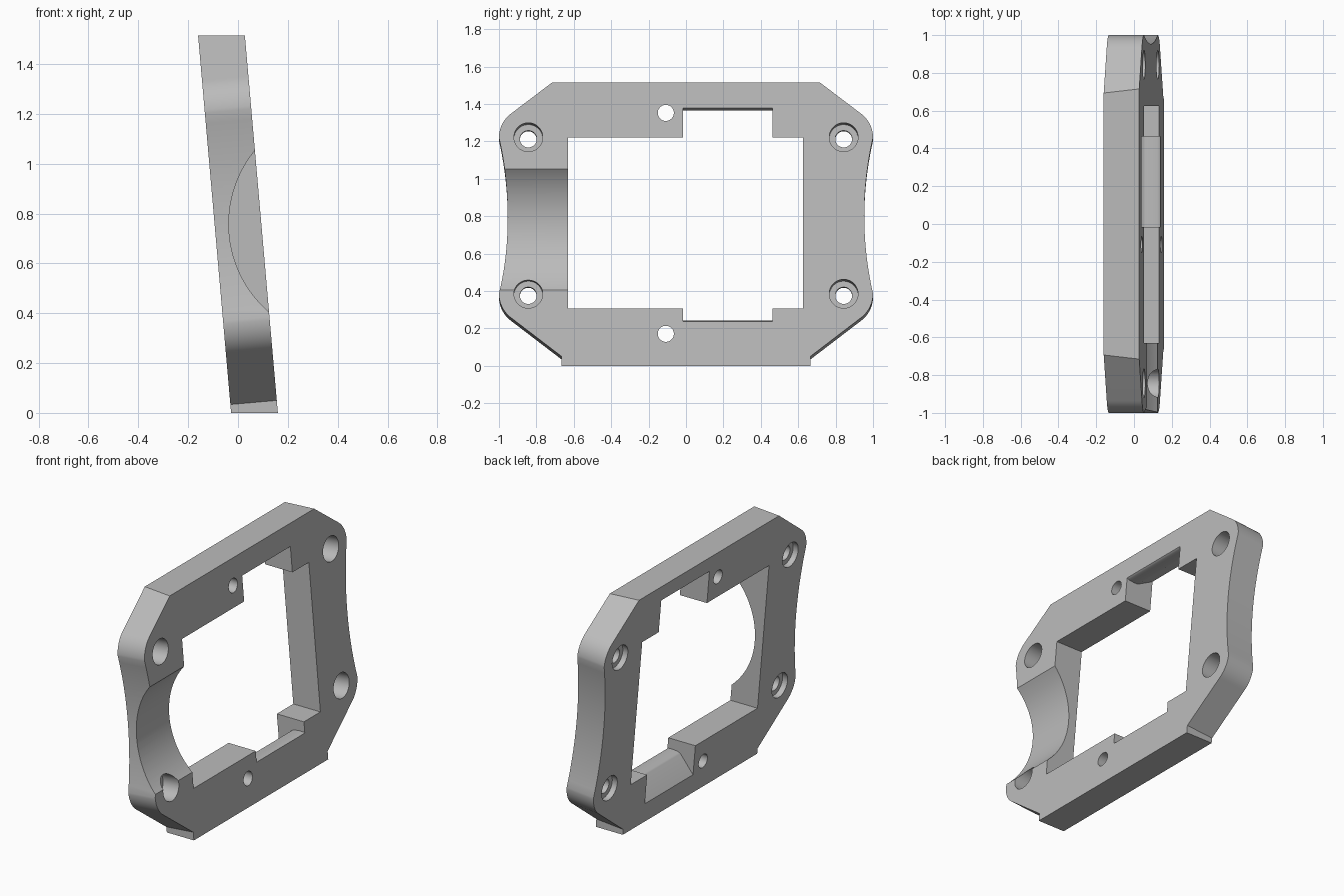
import bpy, bmesh, math
from mathutils import Vector

if "Cube" in bpy.data.objects:
    bpy.data.objects.remove(bpy.data.objects["Cube"])

TILT = math.radians(5)
T, S, C = math.tan(TILT), math.sin(TILT), math.cos(TILT)
THICK = 0.187


def on_plate(y, z, u):
    """Point measured on the tilted front (+x) face, moved u along its normal."""
    return Vector((0.16 - T * z + u * C, y, z + u * S))


def loft(name, a, b):
    """Solid between two matching rings of points."""
    bm = bmesh.new()
    va, vb = [bm.verts.new(p) for p in a], [bm.verts.new(p) for p in b]
    n = len(va)
    bm.faces.new(va)
    bm.faces.new(vb[::-1])
    for i in range(n):
        j = (i + 1) % n
        bm.faces.new((va[j], va[i], vb[i], vb[j]))
    bmesh.ops.recalc_face_normals(bm, faces=bm.faces)
    me = bpy.data.meshes.new(name)
    bm.to_mesh(me)
    bm.free()
    ob = bpy.data.objects.new(name, me)
    bpy.context.collection.objects.link(ob)
    return ob


def circle(cy, cz, r, n=48):
    return [(cy + r * math.cos(2 * math.pi * i / n), cz + r * math.sin(2 * math.pi * i / n))
            for i in range(n)]


def normal_prism(name, pts, u0, u1):
    return loft(name, [on_plate(y, z, u0) for y, z in pts], [on_plate(y, z, u1) for y, z in pts])


def x_prism(name, pts, x0=-0.5, x1=0.5):
    return loft(name, [Vector((x0, y, z)) for y, z in pts], [Vector((x1, y, z)) for y, z in pts])


def rect(y0, y1, z0, z1):
    return [(y0, z0), (y1, z0), (y1, z1), (y0, z1)]


# Outline: chamfered ends, rounded corners, waisted sides
HY, HZ0, HZ1, R = 0.84, 0.385, 1.22, 0.16
half = [(0.665, -0.1), (0.665, 0.05)]
for i in range(13):
    a = math.radians(-54 + 54 * i / 12)
    half.append((HY + R * math.cos(a), HZ0 + R * math.sin(a)))
sag, h = 0.047, (HZ1 - HZ0) / 2
wr = (h * h + sag * sag) / (2 * sag)
mid = (HZ0 + HZ1) / 2
for i in range(1, 20):
    z = HZ0 + (HZ1 - HZ0) * i / 20
    half.append((1 - sag + wr - math.sqrt(wr * wr - (z - mid) ** 2), z))
for i in range(13):
    a = math.radians(54 * i / 12)
    half.append((HY + R * math.cos(a), HZ1 + R * math.sin(a)))
half.append((0.60, 1.602))
outline = half + [(-y, z) for y, z in reversed(half)]
frame = normal_prism("frame_plate", outline, -THICK, 0)

# Horizontal trims, window and the two small pin holes
cutters = [
    x_prism("top_trim", rect(-2, 2, 1.515, 2)),
    x_prism("bottom_trim", rect(-2, 2, -1, 0)),
    x_prism("window", rect(-0.63, 0.625, 0.305, 1.22)),
    x_prism("upper_pin_hole", circle(-0.108, 1.352, 0.043)),
    x_prism("lower_pin_hole", circle(-0.108, 0.171, 0.043)),
]

# Round scoop through the left side
arc = circle(0.43, 0.758, 0.467, 128)
cutters.append(loft("side_scoop", [Vector((x, -1.2, z)) for x, z in arc],
                    [Vector((x, -0.6, z)) for x, z in arc]))

# Notches with a rounded lip at the front and a ramp opening toward the back
lip = [(0.03, -0.004), (0, 0)]
lip += [(-0.045 + 0.045 * math.cos(math.radians(a)), 0.008 * math.sin(math.radians(a)))
        for a in range(30, 151, 15)]
lip += [(-0.09, 0)]


def notch(name, z_lip, z_back, z_in, sign):
    prof = [(u, z_lip + sign * d) for u, d in lip] + [(-0.25, z_back), (-0.25, z_in), (0.03, z_in)]
    return loft(name, [on_plate(-0.015, z, u) for u, z in prof],
                [on_plate(0.462, z, u) for u, z in prof])


cutters.append(notch("lower_notch", 0.236, 0.07, 0.5, 1))
cutters.append(notch("upper_notch", 1.378, 1.48, 1.1, -1))

# Screw holes, recessed on both faces
for y in (-0.843, 0.843):
    for z in (0.385, 1.222):
        cutters.append(normal_prism("screw_hole", circle(y, z, 0.045), -0.4, 0.2))
        cutters.append(normal_prism("front_recess", circle(y, z, 0.077), -0.11, 0.1))
        cutters.append(normal_prism("back_recess", circle(y, z, 0.077), -0.4, -THICK + 0.035))

# Apply all cuts
for c in cutters:
    c.hide_render = True
    m = frame.modifiers.new(c.name, 'BOOLEAN')
    m.operation, m.solver, m.object = 'DIFFERENCE', 'EXACT', c
bpy.context.view_layer.objects.active = frame
frame.select_set(True)
for m in list(frame.modifiers):
    bpy.ops.object.modifier_apply(modifier=m.name)
for c in cutters:
    bpy.data.objects.remove(c)

# Single grey material, smooth curves with sharp edges
mat = bpy.data.materials.new("light grey")
mat.diffuse_color = (0.5, 0.5, 0.5, 1)
mat.use_nodes = True
mat.node_tree.nodes["Principled BSDF"].inputs["Base Color"].default_value = mat.diffuse_color
frame.data.materials.clear()
frame.data.materials.append(mat)
for p in frame.data.polygons:
    p.material_index = 0
bpy.ops.object.shade_smooth_by_angle(angle=math.radians(25))
